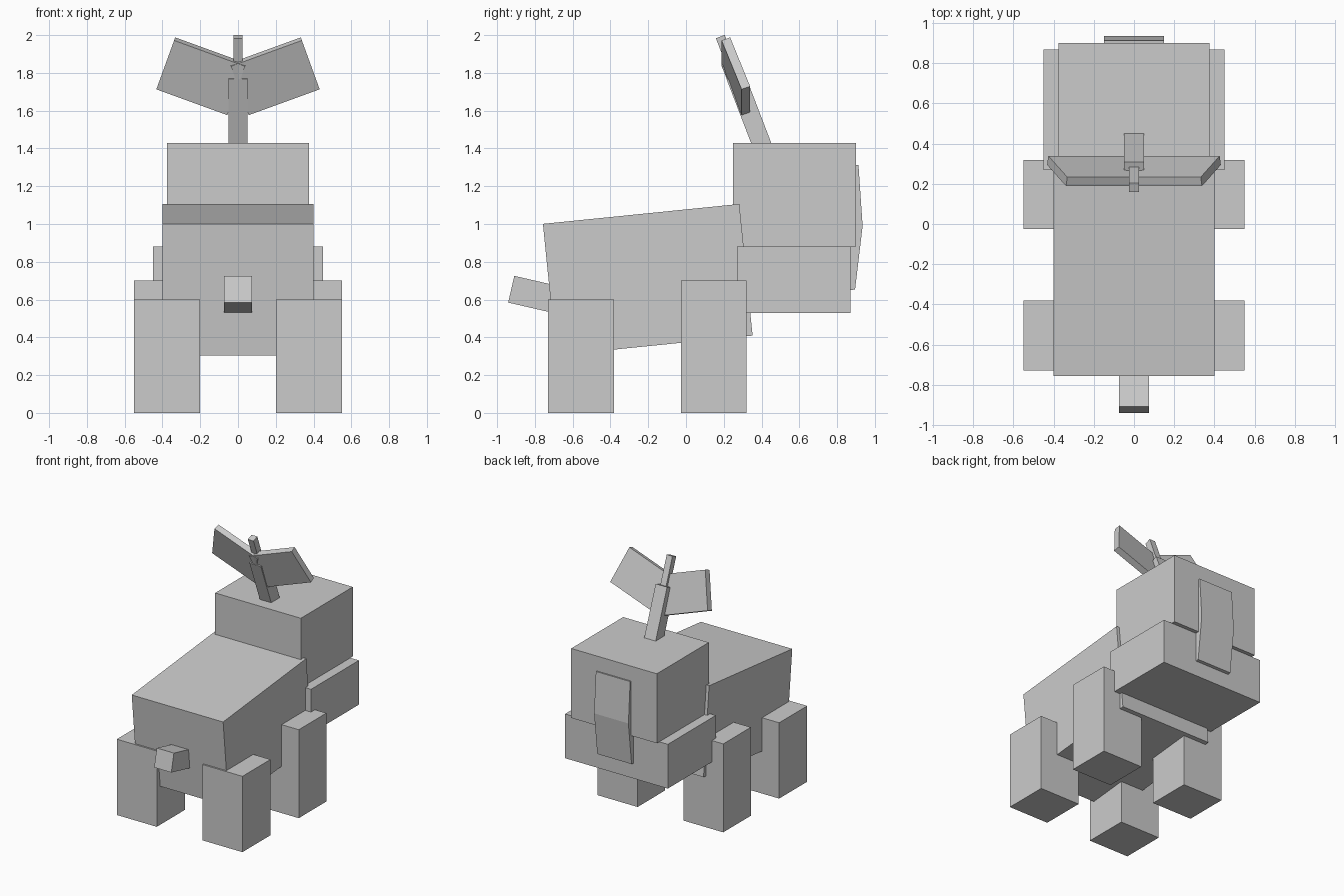
import bpy, bmesh
from math import radians, sin, cos

if "Cube" in bpy.data.objects:
    bpy.data.objects.remove(bpy.data.objects["Cube"])


def box(name, center, size, rot=(0, 0, 0)):
    bm = bmesh.new()
    bmesh.ops.create_cube(bm, size=1)
    bmesh.ops.scale(bm, vec=size, verts=bm.verts)
    me = bpy.data.meshes.new(name)
    bm.to_mesh(me)
    bm.free()
    ob = bpy.data.objects.new(name, me)
    ob.location = center
    ob.rotation_euler = [radians(a) for a in rot]
    bpy.context.collection.objects.link(ob)
    return ob


def side_profile(name, pts, half_width):
    # extrude a (y, z) outline across x
    bm = bmesh.new()
    face = bm.faces.new([bm.verts.new((-half_width, y, z)) for y, z in pts])
    ext = bmesh.ops.extrude_face_region(bm, geom=[face])
    verts = [g for g in ext["geom"] if isinstance(g, bmesh.types.BMVert)]
    bmesh.ops.translate(bm, vec=(2 * half_width, 0, 0), verts=verts)
    bmesh.ops.recalc_face_normals(bm, faces=bm.faces)
    me = bpy.data.meshes.new(name)
    bm.to_mesh(me)
    bm.free()
    bpy.context.collection.objects.link(bpy.data.objects.new(name, me))


# Sloping body and tail
box("body", (0, -0.2025, 0.705), (0.8, 1.045, 0.70), (5.77, 0, 0))
box("tail", (0, -0.779, 0.621), (0.15, 0.30, 0.145), (-13, 0, 0))

# Head and wider jaw
box("head", (0, 0.575, 1.155), (0.75, 0.65, 0.55))
box("jaw", (0, 0.57, 0.705), (0.9, 0.6, 0.35))

# Bent face plate
side_profile("face_plate", [(0.88, 1.31), (0.913, 1.313), (0.935, 0.99),
                            (0.895, 0.653), (0.865, 0.65), (0.865, 0.9)], 0.15)

# Stalk on the head: thick lower part, thin tip
TILT = 21


def stalk(name, start, end, width):
    mid, a = (start + end) / 2, radians(TILT)
    box(name, (0, 0.3975 - sin(a) * mid, 1.43 + cos(a) * mid),
        (width, width, end - start), (TILT, 0, 0))


stalk("stalk", -0.05, 0.38, 0.10)
stalk("stalk_tip", 0.36, 0.602, 0.05)

# Paired leaves and legs
for s, side in ((1, "right"), (-1, "left")):
    box("leaf_" + side, (s * 0.1945, 0.264, 1.782), (0.4, 0.048, 0.295),
        (TILT, -20 * s, 0))
    box("tail_end_leg_" + side, (s * 0.375, -0.555, 0.30), (0.35, 0.35, 0.6))
    box("head_end_leg_" + side, (s * 0.375, 0.147, 0.35), (0.35, 0.345, 0.7))
